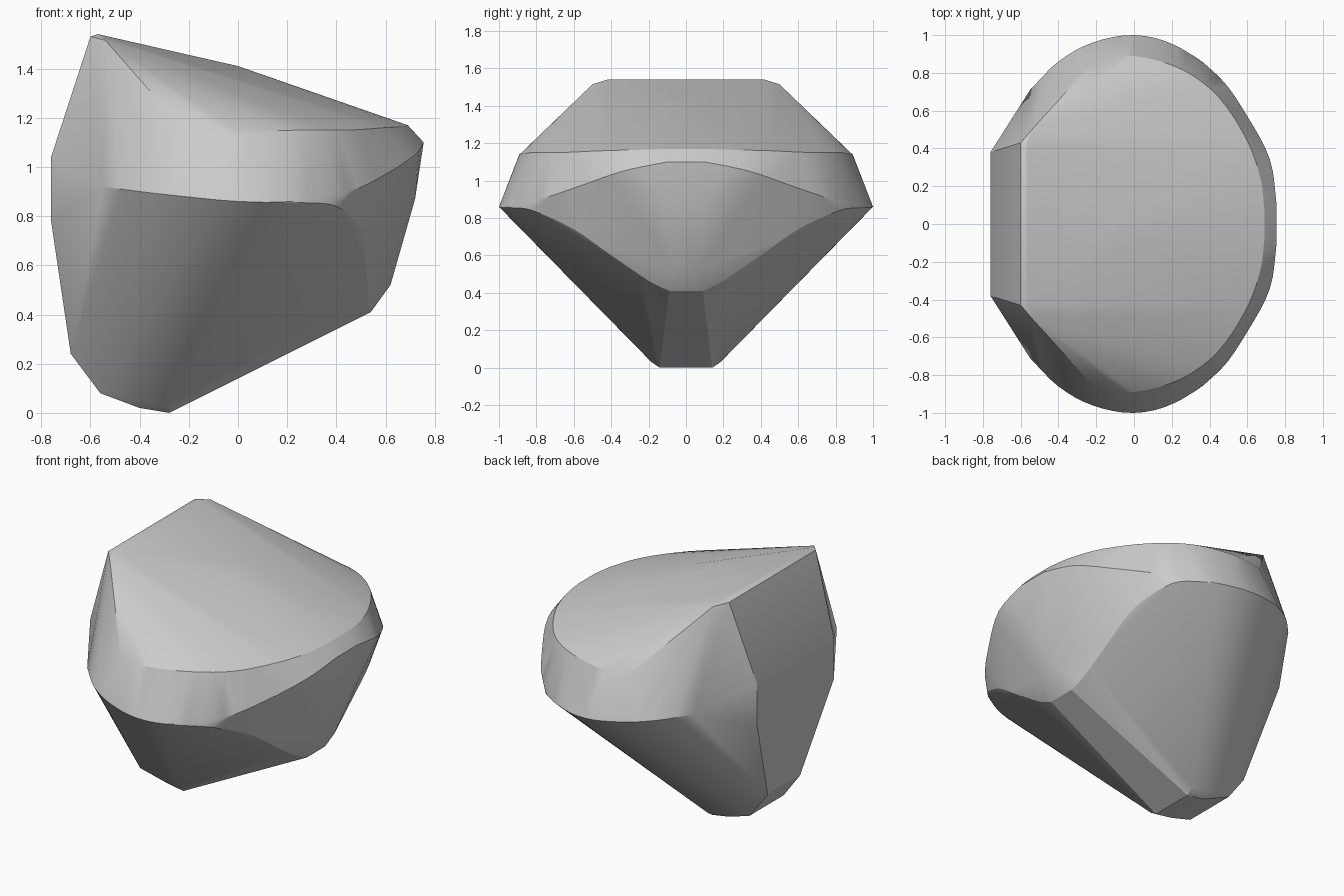
import bpy, bmesh, math
from mathutils import Vector

cube = bpy.data.objects.get("Cube")
if cube:
    bpy.data.objects.remove(cube, do_unlink=True)


def smooth_path(points, steps=4):
    """Catmull-Rom curve through the given points."""
    p = [Vector(q) for q in points]
    p = [2 * p[0] - p[1]] + p + [2 * p[-1] - p[-2]]
    out = []
    for a, b, c, d in zip(p, p[1:], p[2:], p[3:]):
        for i in range(steps):
            t = i / steps
            out.append(0.5 * (2 * b + (c - a) * t + (2 * a - 5 * b + 4 * c - d) * t * t
                              + (3 * b - a - 3 * c + d) * t ** 3))
    return out + [p[-2]]


# Girdle: the widest outline, rising towards the nose
girdle = smooth_path([(-.55, .71, .92), (-.4, .86, .90), (-.22, .96, .88), (0, 1, .86),
                      (.22, .945, .86), (.45, .78, .90), (.6, .57, .97), (.72, .34, 1.05),
                      (.755, .1, 1.1)])
# Crown: upper outline around the sloping top
crown = smooth_path([(-.2, .875, 1.13), (0, .89, 1.14), (.25, .82, 1.15), (.45, .67, 1.15),
                     (.6, .44, 1.16), (.67, .24, 1.165), (.69, .08, 1.17)])
# Lower edge of the rounded wall, where the flat underside facets start
lower_edge = smooth_path([(.25, .93, .855), (.4, .82, .84), (.5, .6, .74),
                          (.52, .4, .6), (.53, .2, .465), (.54, .09, .41)])
nose = [(.72, .1, .87), (.62, .07, .52)]
peak = [(-.6, .43, 1.53), (-.57, .42, 1.54), (-.54, .5, 1.515), (0, .1, 1.41)]
flat_end = [(-.76, .38, 1.04), (-.76, .38, .78), (-.68, .16, .24)]
keel = [(-.56, .17, .08), (-.4, .14, .02), (-.28, .14, 0), (-.28, .185, .03)]

# Stone body: hull of the outlines, mirrored front to back
bm = bmesh.new()
for x, y, z in girdle + crown + lower_edge + nose + peak + flat_end + keel:
    for side in (1, -1):
        bm.verts.new((x, y * side, z))
hull = bmesh.ops.convex_hull(bm, input=bm.verts[:])
bmesh.ops.delete(bm, geom=[v for v in bm.verts if not v.link_faces], context="VERTS")
bmesh.ops.dissolve_limit(bm, angle_limit=math.radians(1), verts=bm.verts[:], edges=bm.edges[:])
bmesh.ops.recalc_face_normals(bm, faces=bm.faces[:])
mesh = bpy.data.meshes.new("stone")
bm.to_mesh(mesh)
bm.free()
stone = bpy.data.objects.new("stone", mesh)
bpy.context.collection.objects.link(stone)

# Plain grey stone
grey = bpy.data.materials.new("stone grey")
grey.use_nodes = True
colour = (.6, .6, .6, 1)
grey.diffuse_color = colour
grey.node_tree.nodes["Principled BSDF"].inputs["Base Color"].default_value = colour
mesh.materials.append(grey)

bpy.ops.object.select_all(action="DESELECT")
stone.select_set(True)
bpy.context.view_layer.objects.active = stone
bpy.ops.object.shade_smooth_by_angle(angle=math.radians(24))
